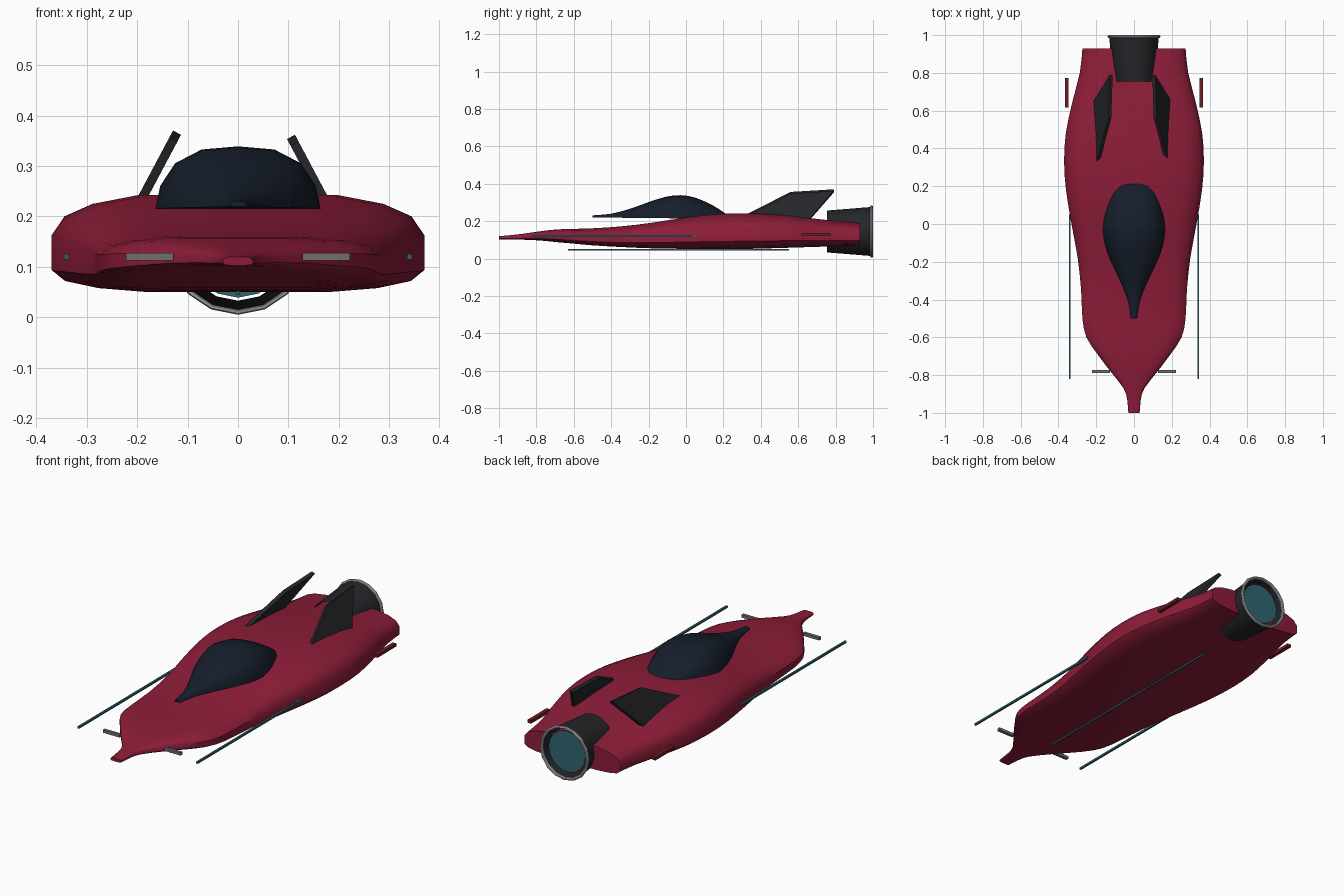
import bpy, math
from mathutils import Vector

if "Cube" in bpy.data.objects:
    bpy.data.objects.remove(bpy.data.objects["Cube"])


def material(name, rgb):
    m = bpy.data.materials.new(name)
    m.diffuse_color = (*rgb, 1)
    m.use_nodes = True
    m.node_tree.nodes["Principled BSDF"].inputs["Base Color"].default_value = m.diffuse_color
    return m


RED = material("crimson paint", (0.27, 0.012, 0.04))
DARK_RED = material("dark red", (0.16, 0.012, 0.016))
GLASS = material("dark glass", (0.008, 0.013, 0.024))
BLACK = material("black metal", (0.018, 0.019, 0.022))
TEAL = material("teal glow", (0.03, 0.13, 0.16))
GREY = material("grey metal", (0.16, 0.16, 0.16))
SILVER = material("silver", (0.45, 0.45, 0.47))


def mesh_object(name, verts, faces, mat, smooth=None):
    me = bpy.data.meshes.new(name)
    me.from_pydata(verts, [], faces)
    ob = bpy.data.objects.new(name, me)
    bpy.context.collection.objects.link(ob)
    return finish(ob, name, mat, smooth)


def finish(ob, name, mat, smooth=None):
    ob.name = name
    ob.data.materials.append(mat)
    if smooth:
        bpy.ops.object.select_all(action='DESELECT')
        ob.select_set(True)
        bpy.context.view_layer.objects.active = ob
        bpy.ops.object.shade_smooth_by_angle(angle=math.radians(smooth))
    return ob


def refine(rows, steps=2):
    """Catmull-Rom subdivision of station rows."""
    rows = [Vector(r) for r in rows]
    out = []
    for i in range(len(rows) - 1):
        a, b, c, d = (rows[max(i - 1, 0)], rows[i], rows[i + 1], rows[min(i + 2, len(rows) - 1)])
        for k in range(steps):
            t = k / steps
            out.append(0.5 * (2 * b + (c - a) * t + (2 * a - 5 * b + 4 * c - d) * t * t
                              + (3 * b - a - 3 * c + d) * t ** 3))
    return out + [rows[-1]]


def loft(name, stations, half, mat, smooth):
    """stations: y, half width, bottom z, top z; half: right-side section, bottom to top."""
    section = half + [(-x, t) for x, t in reversed(half) if x > 0]
    n = len(section)
    rows = refine(stations)
    verts = [(x * w, y, lo + t * (hi - lo)) for y, w, lo, hi in rows for x, t in section]
    faces = [(r * n + i, r * n + (i + 1) % n, (r + 1) * n + (i + 1) % n, (r + 1) * n + i)
             for r in range(len(rows) - 1) for i in range(n)]
    faces = [f[::-1] for f in faces]
    faces += [tuple(range(n)), tuple(range(len(verts) - n, len(verts)))[::-1]]
    faces = [f[::-1] for f in faces]
    faces[-2:] = [f[::-1] for f in faces[-2:]]
    faces[-2:] = [f for f in (tuple(range(n)), tuple(reversed(range(len(verts) - n, len(verts)))))]
    ob = mesh_object(name, verts, faces, mat)
    import bmesh
    bm = bmesh.new()
    bm.from_mesh(ob.data)
    bmesh.ops.recalc_face_normals(bm, faces=bm.faces)
    bm.to_mesh(ob.data)
    bm.free()
    ob.data.materials.clear()
    return finish(ob, name, mat, smooth)


def box(name, loc, size, mat):
    bpy.ops.mesh.primitive_cube_add(size=1, location=loc)
    ob = bpy.context.object
    ob.scale = size
    return finish(ob, name, mat)


# Hull
loft("hull", [
    (-1.0, .030, .103, .120), (-.93, .036, .102, .126), (-.87, .055, .101, .133),
    (-.78, .125, .097, .146), (-.69, .193, .088, .156), (-.60, .252, .080, .159),
    (-.50, .273, .071, .162), (-.35, .280, .062, .172), (-.18, .298, .055, .192),
    (0, .331, .052, .220), (.18, .360, .050, .239), (.33, .370, .052, .242),
    (.48, .361, .056, .235), (.64, .328, .061, .219), (.80, .287, .066, .201),
    (.93, .273, .070, .190)],
    [(0, 0), (.5, 0), (.76, .04), (.93, .11), (1, .22), (1, .58),
     (.93, .78), (.78, .91), (.54, 1), (0, 1)], RED, 40)

# Canopy
loft("canopy", [
    (-.50, .017, .220, .231), (-.40, .034, .219, .240), (-.30, .075, .218, .266),
    (-.20, .122, .217, .302), (-.11, .153, .216, .330), (-.03, .164, .215, .339),
    (.05, .156, .215, .326), (.14, .125, .215, .286), (.20, .092, .215, .249),
    (.225, .058, .215, .232)],
    [(1, 0), (.94, .37), (.76, .73), (.44, .95), (0, 1)], GLASS, 40)

# Inward-leaning tail fins, thickness offset to the same side
for side, label in ((-1, "left"), (1, "right")):
    lean = math.radians(28)
    outline = [(.33, .232), (.56, .348), (.79, .362), (.64, .19)]
    inner = [Vector((side * (.113 + (.362 - z) * math.tan(lean)), y, z)) for y, z in outline]
    shift = Vector((-.018 * math.cos(lean), 0, -side * .018 * math.sin(lean)))
    faces = [(0, 1, 2, 3), (7, 6, 5, 4)]
    faces += [((i + 1) % 4, i, i + 4, (i + 1) % 4 + 4) for i in range(4)]
    mesh_object(label + "_fin", inner + [p + shift for p in inner], faces, BLACK)

    # Side rods, nose bars and rear side blocks
    box(label + "_side_rod", (side * .34, -.385, .12), (.01, .87, .01), TEAL)
    box(label + "_nose_bar", (side * .175, -.78, .12), (.095, .016, .015), GREY)
    box(label + "_rear_block", (side * .356, .695, .128), (.02, .155, .016), DARK_RED)

# Rod under the belly
box("belly_rod", (0, -.04, .048), (.008, 1.18, .008), TEAL)

# Engine: open tapered tube, bright rim and recessed glow disc
N = 16
ring = [(math.sin(2 * math.pi * i / N), math.cos(2 * math.pi * i / N)) for i in range(N)]
verts = [(r * x, y, .145 + r * z) for y, r in ((.755, .112), (.99, .131)) for x, z in ring]
mesh_object("engine_nozzle", verts,
            [(i, i + N, (i + 1) % N + N, (i + 1) % N) for i in range(N)], BLACK, 40)
bpy.ops.mesh.primitive_torus_add(location=(0, .992, .145), rotation=(math.pi / 2, 0, 0),
                                 major_radius=.132, minor_radius=.008,
                                 major_segments=N, minor_segments=8)
finish(bpy.context.object, "engine_rim", SILVER, 40)
bpy.ops.mesh.primitive_cylinder_add(vertices=N, radius=.106, depth=.01, location=(0, .968, .145),
                                    rotation=(math.pi / 2, 0, 0))
finish(bpy.context.object, "engine_glow", TEAL)
